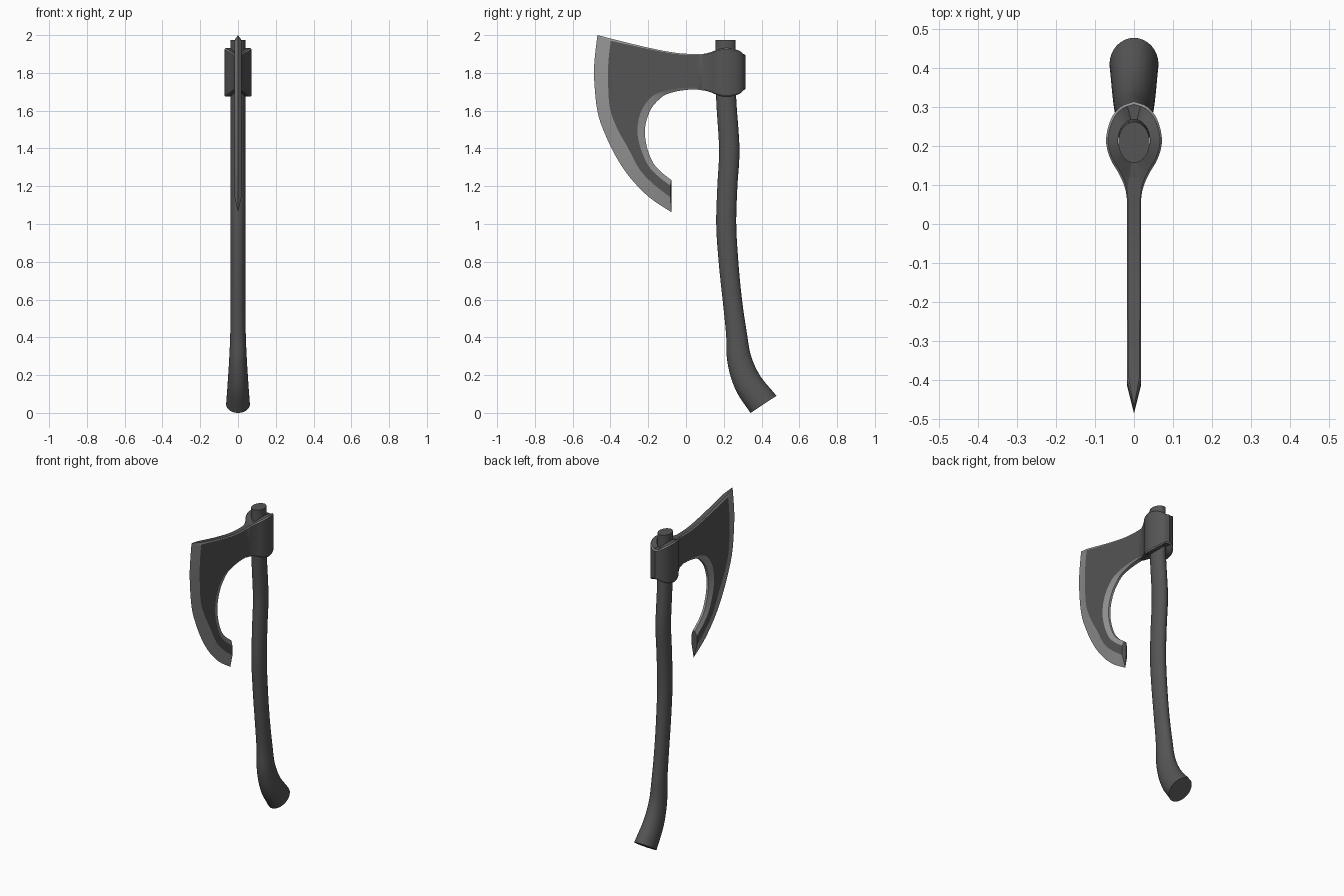
import bpy, bmesh, math
from mathutils import Vector

if "Cube" in bpy.data.objects:
    bpy.data.objects.remove(bpy.data.objects["Cube"])


def material(name, v):
    m = bpy.data.materials.new(name)
    m.diffuse_color = (v, v, v, 1)
    m.use_nodes = True
    m.node_tree.nodes["Principled BSDF"].inputs["Base Color"].default_value = m.diffuse_color
    return m


DARK = material("dark grey", 0.09)
LIGHT = material("light grey steel", 0.30)


def spline(pts, n):
    """Catmull-Rom resampling, n steps per span, any tuple length."""
    pts = [Vector(p) for p in pts]
    p = [2 * pts[0] - pts[1]] + pts + [2 * pts[-1] - pts[-2]]
    out = []
    for i in range(1, len(p) - 2):
        a, b, c, d = p[i - 1:i + 3]
        for k in range(n):
            t = k / n
            out.append(0.5 * (2 * b + (c - a) * t + (2 * a - 5 * b + 4 * c - d) * t * t
                              + (3 * b - a - 3 * c + d) * t ** 3))
    return out + [pts[-1]]


def finish(name, bm, angle):
    bmesh.ops.remove_doubles(bm, verts=bm.verts, dist=1e-5)
    bmesh.ops.recalc_face_normals(bm, faces=bm.faces)
    me = bpy.data.meshes.new(name)
    bm.to_mesh(me)
    bm.free()
    me.materials.append(DARK)
    me.materials.append(LIGHT)
    ob = bpy.data.objects.new(name, me)
    bpy.context.collection.objects.link(ob)
    bpy.ops.object.select_all(action='DESELECT')
    ob.select_set(True)
    bpy.context.view_layer.objects.active = ob
    bpy.ops.object.shade_smooth_by_angle(angle=math.radians(angle))


def bridge(bm, r0, r1, mat=0):
    n = len(r0)
    for i in range(n):
        j = (i + 1) % n
        bm.faces.new((r0[i], r0[j], r1[j], r1[i])).material_index = mat


# Handle: ellipses swept along a curved path (y, z, radius y, radius x)
path = spline([(.21, 1.975, .053, .04), (.212, 1.68, .053, .04), (.229, 1.4, .054, .04),
               (.219, 1.2, .053, .04), (.213, 1.0, .053, .04), (.225, .8, .052, .039),
               (.245, .6, .051, .039), (.267, .42, .055, .041), (.283, .28, .065, .047),
               (.33, .155, .075, .055), (.41, .045, .082, .063)], 6)
bm = bmesh.new()
rings = []
for i, p in enumerate(path):
    a, b = path[max(i - 1, 0)], path[min(i + 1, len(path) - 1)]
    t = Vector((b[0] - a[0], b[1] - a[1])).normalized()
    if i == 0:
        t = Vector((0, -1))
    if i == len(path) - 1:
        t = Vector((.55, -.835))
    ring = []
    for k in range(32):
        w = 2 * math.pi * k / 32
        s = p[2] * math.sin(w)
        ring.append(bm.verts.new((p[3] * math.cos(w), p[0] - t[1] * s, p[1] + t[0] * s)))
    rings.append(ring)
for r0, r1 in zip(rings, rings[1:]):
    bridge(bm, r0, r1)
bm.faces.new(rings[0])
bm.faces.new(rings[-1])
finish("handle", bm, 35)

# Collar: teardrop socket with raised cheeks and light chamfered rims
half = spline([(0, .315), (.035, .301), (.06, .268), (.072, .215), (.061, .168),
               (.038, .128), (.023, .092), (.017, .055)], 4)
outline = [tuple(p) for p in half] + [(-p[0], p[1]) for p in reversed(half[1:])]
bm = bmesh.new()


def collar_ring(scale, lift, top):
    ring = []
    for x, y in outline:
        t = max(0, (abs(x) - .018) / .054)
        z = 1.893 + .032 * t + lift if top else 1.715 - .035 * t - lift
        if scale:
            q = (x * scale, .215 + (y - .215) * scale, z)
        else:
            w = math.atan2(y - .215, x)
            q = (.041 * math.cos(w), .215 + .054 * math.sin(w), z)
        ring.append(bm.verts.new(q))
    return ring


loops = [collar_ring(0, .006, False), collar_ring(.93, .006, False), collar_ring(1, 0, False),
         collar_ring(1, 0, True), collar_ring(.93, .006, True), collar_ring(0, .006, True)]
for r0, r1, m in zip(loops, loops[1:], (0, 1, 0, 1, 0)):
    bridge(bm, r0, r1, m)
finish("axe_collar", bm, 30)

# Blade: outline (y, z, half thickness) paired with the flat cheek's border (y, z)
cutting = spline([(-.469, 2.0, 0, -.398, 1.968), (-.482, 1.89, 0, -.409, 1.88),
                  (-.487, 1.78, 0, -.413, 1.78), (-.469, 1.597, 0, -.404, 1.62),
                  (-.426, 1.47, 0, -.366, 1.51), (-.363, 1.343, 0, -.308, 1.405),
                  (-.289, 1.237, 0, -.243, 1.285), (-.193, 1.14, 0, -.165, 1.205),
                  (-.077, 1.062, 0, -.083, 1.142)], 4)
inner = spline([(-.077, 1.232, .007, -.083, 1.203), (-.14, 1.283, .007, -.151, 1.256),
                (-.18, 1.335, .007, -.204, 1.316), (-.21, 1.42, .007, -.246, 1.42),
                (-.217, 1.51, .007, -.257, 1.51), (-.19, 1.6, .007, -.236, 1.6),
                (-.145, 1.657, .007, -.183, 1.672), (-.095, 1.69, .008, -.112, 1.705),
                (0, 1.71, .012, 0, 1.721), (.12, 1.713, .015, .12, 1.718)], 4)
upper = spline([(.12, 1.9, .015, .12, 1.895), (-.034, 1.904, .015, -.034, 1.898),
                (-.193, 1.932, .015, -.193, 1.925), (-.395, 1.981, .014, -.393, 1.969)], 4)
# each section: chamfer colour, rim colour
loop = ([(p, 1, 1) for p in cutting[:-1]] + [(cutting[-1], 0, 0)]
        + [(p, 1, 1) for p in inner[:-1]] + [(inner[-1], 0, 0)]
        + [(p, 1, 0) for p in upper])
bm = bmesh.new()
edge, cheek = {}, {}
for s in (1, -1):
    edge[s] = [bm.verts.new((s * p[2], p[0], p[1])) for p, _, _ in loop]
    cheek[s] = [bm.verts.new((s * .0185, p[3], p[4])) for p, _, _ in loop]
    bm.faces.new(cheek[s])
n = len(loop)
for i in range(n):
    j = (i + 1) % n
    for s in (1, -1):
        f = bm.faces.new((edge[s][i], edge[s][j], cheek[s][j], cheek[s][i]))
        f.material_index = loop[i][1]
    if loop[i][0][2] > 0 or loop[j][0][2] > 0:
        f = bm.faces.new((edge[1][i], edge[1][j], edge[-1][j], edge[-1][i]))
        f.material_index = loop[i][2]
finish("axe_blade", bm, 10)
